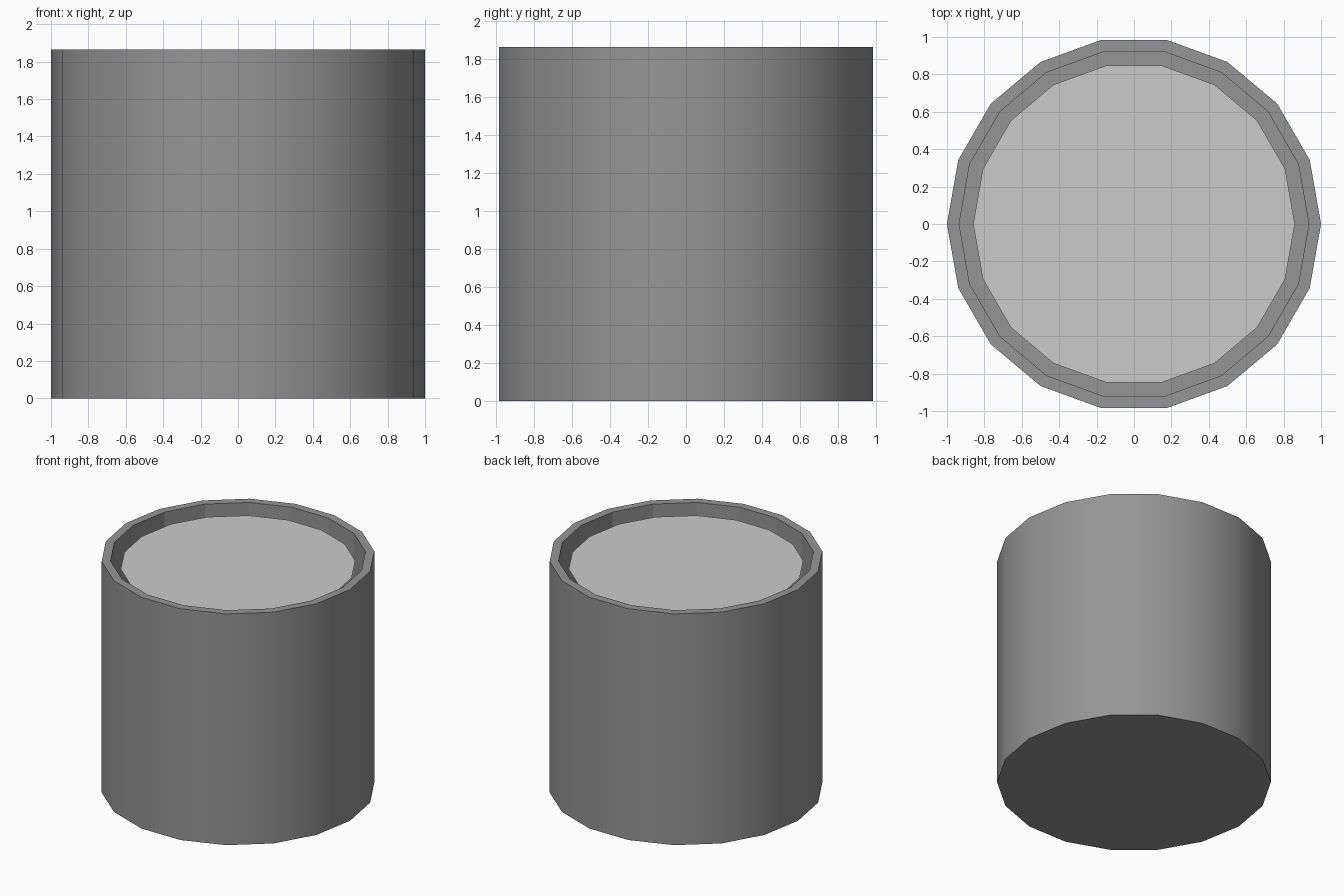
import bpy, bmesh, math

if "Cube" in bpy.data.objects:
    bpy.data.objects.remove(bpy.data.objects["Cube"])

SIDES = 18
HEIGHT = 1.865
OUTER, INNER, FILL = 1.0, 0.935, 0.86
FLOOR, FILL_Z = 0.07, 1.795


def ring(bm, r, z):
    return [bm.verts.new((r * math.cos(2 * math.pi * i / SIDES),
                          r * math.sin(2 * math.pi * i / SIDES), z))
            for i in range(SIDES)]


def make(name, bm):
    mesh = bpy.data.meshes.new(name)
    bm.to_mesh(mesh)
    bm.free()
    obj = bpy.data.objects.new(name, mesh)
    bpy.context.collection.objects.link(obj)
    return obj


# Cup: outer wall, flat rim, inner wall and floor
bm = bmesh.new()
profile = [(OUTER, 0), (OUTER, HEIGHT), (INNER, HEIGHT), (INNER, FLOOR)]
rings = [ring(bm, r, z) for r, z in profile]
for k, (a, b) in enumerate(zip(rings, rings[1:])):
    for i in range(SIDES):
        j = (i + 1) % SIDES
        f = bm.faces.new((a[i], a[j], b[j], b[i]))
        f.smooth = k == 0
for vert_ring in rings[:3]:
    for i in range(SIDES):
        bm.edges.get((vert_ring[i], vert_ring[(i + 1) % SIDES])).smooth = False
bm.faces.new(rings[0][::-1])
bm.faces.new(rings[-1])
cup = make("cup", bm)

mat = bpy.data.materials.new("dark_grey")
mat.diffuse_color = (0.3, 0.3, 0.3, 1)
mat.use_nodes = True
mat.node_tree.nodes["Principled BSDF"].inputs["Base Color"].default_value = mat.diffuse_color
cup.data.materials.append(mat)

# Contents: pale flat surface just below the rim
bm = bmesh.new()
bm.faces.new(ring(bm, FILL, FILL_Z))
make("contents_surface", bm)
